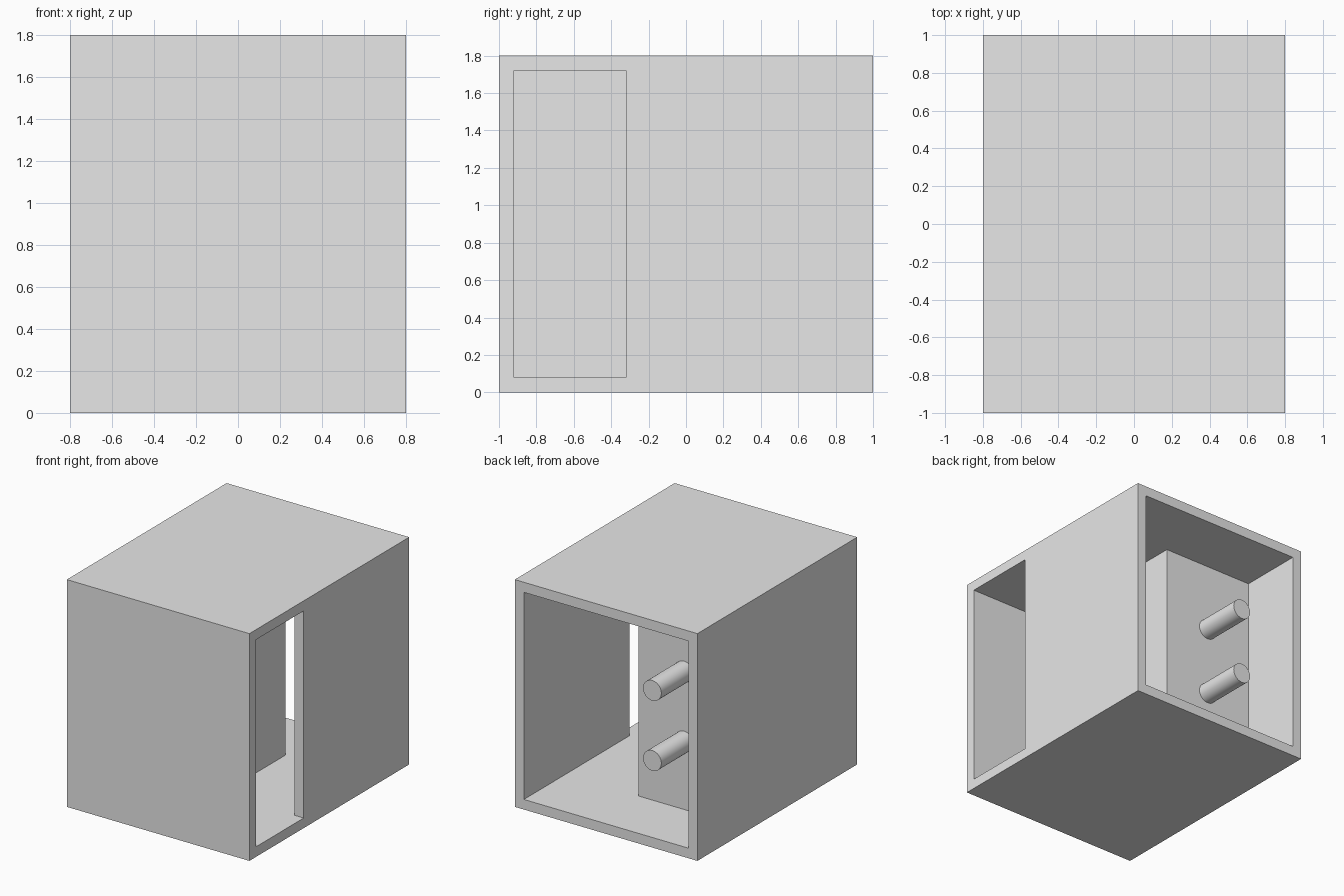
import bpy
import math
from mathutils import Vector

default = bpy.data.objects.get("Cube")
if default:
    bpy.data.objects.remove(default, do_unlink=True)

grey = bpy.data.materials.new("plain_grey")
grey.use_nodes = True
COLOUR = (0.8, 0.8, 0.8, 1)
grey.diffuse_color = COLOUR
grey.node_tree.nodes["Principled BSDF"].inputs["Base Color"].default_value = COLOUR

WALL = 0.08


def box(name, low, high):
    """Box between two opposite corners."""
    low, high = Vector(low), Vector(high)
    bpy.ops.mesh.primitive_cube_add(size=1, location=(low + high) / 2)
    obj = bpy.context.object
    obj.name = name
    obj.scale = high - low
    bpy.ops.object.transform_apply(location=False, rotation=False, scale=True)
    obj.data.materials.append(grey)
    return obj


def apply_boolean(obj, other, operation):
    mod = obj.modifiers.new(operation.title(), "BOOLEAN")
    mod.operation = operation
    mod.solver = "EXACT"
    mod.object = other
    bpy.context.view_layer.objects.active = obj
    bpy.ops.object.modifier_apply(modifier=mod.name)
    bpy.data.objects.remove(other, do_unlink=True)


# Outer shell, hollowed from the open back
housing = box("housing", (-0.8, -1, 0), (0.8, 1, 1.8))
cavity = box("cavity_cutter", (-0.72, -0.92, WALL), (0.72, 1.1, 1.72))
apply_boolean(housing, cavity, "DIFFERENCE")

# Tall opening in the side wall
opening = box("opening_cutter", (0.6, -0.92, WALL), (0.9, -0.32, 1.72))
apply_boolean(housing, opening, "DIFFERENCE")

# Solid block filling one side of the interior
box("inner_block", (-0.72, -0.92, WALL), (0.08, 0.48, 1.72))

# Two round pegs standing out from the block
for name, z in (("lower_peg", 0.62), ("upper_peg", 1.175)):
    bpy.ops.mesh.primitive_cylinder_add(
        vertices=48, radius=0.08, depth=0.4,
        location=(-0.32, 0.68, z), rotation=(math.pi / 2, 0, 0))
    peg = bpy.context.object
    peg.name = name
    peg.data.materials.append(grey)
    bpy.ops.object.shade_smooth_by_angle(angle=math.radians(30))
